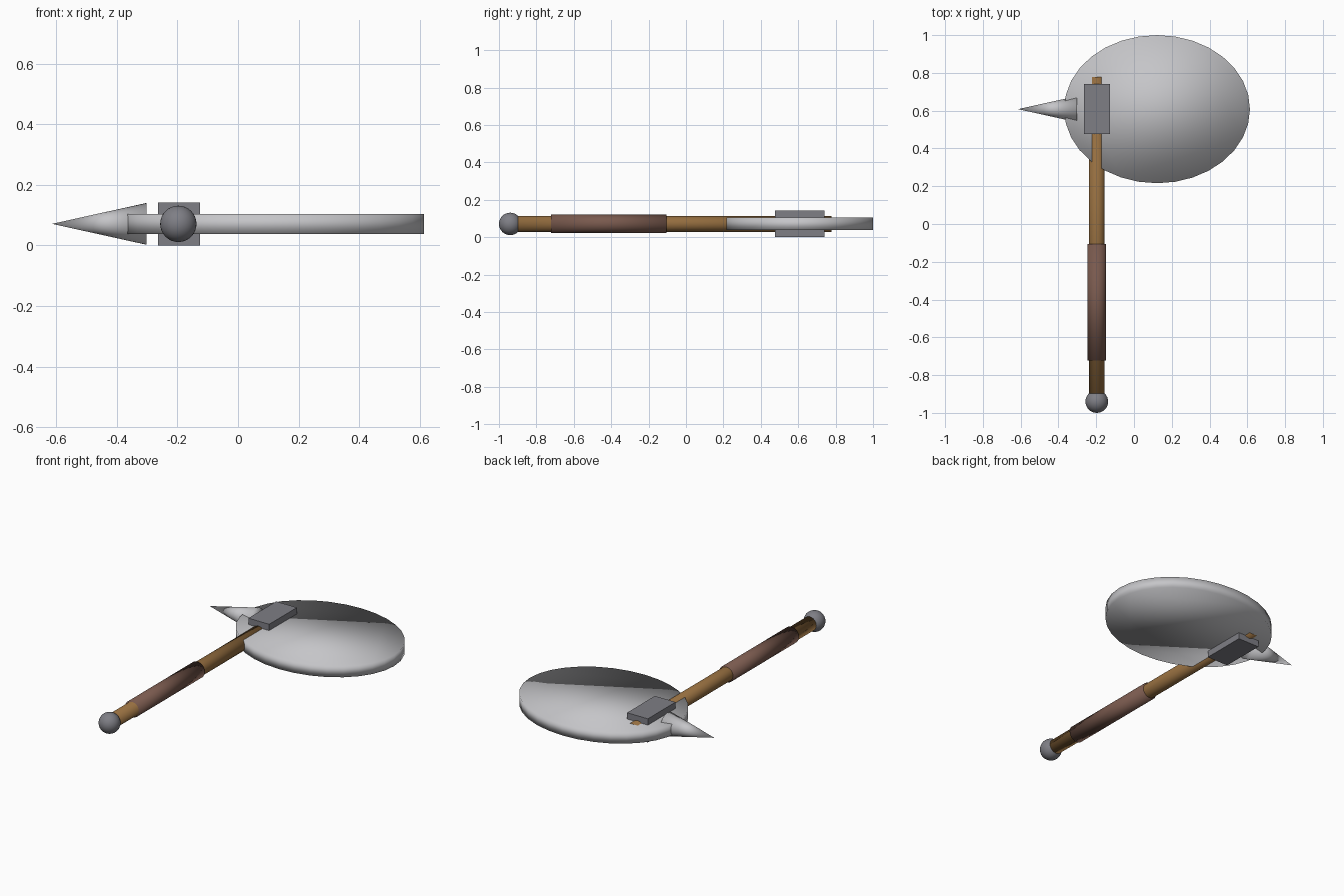
import bpy
from math import pi

if "Cube" in bpy.data.objects:
    bpy.data.objects.remove(bpy.data.objects["Cube"], do_unlink=True)

MID = 0.071        # height of the centre plane
SHAFT_X = -0.197   # line of the handle
HEAD_Y = 0.608     # line of the axe head


def material(name, color):
    m = bpy.data.materials.new(name)
    m.use_nodes = True
    rgba = (*color, 1)
    m.diffuse_color = rgba
    m.node_tree.nodes["Principled BSDF"].inputs["Base Color"].default_value = rgba
    return m


STEEL = material("light steel", (0.56, 0.56, 0.58))
IRON = material("dark iron", (0.21, 0.21, 0.235))
WOOD = material("brown wood", (0.30, 0.155, 0.05))
LEATHER = material("dark leather", (0.19, 0.10, 0.075))


def finish(name, mat, smooth=True):
    ob = bpy.context.object
    ob.name = ob.data.name = name
    ob.data.materials.append(mat)
    bpy.ops.object.transform_apply(location=False, rotation=True, scale=True)
    if smooth:
        bpy.ops.object.shade_smooth()
    return ob


def rod(name, mat, radius, y0, y1):
    bpy.ops.mesh.primitive_cylinder_add(
        vertices=32, radius=radius, depth=y1 - y0,
        location=(SHAFT_X, (y0 + y1) / 2, MID), rotation=(pi / 2, 0, 0))
    return finish(name, mat)


# Handle, grip and pommel
rod("handle", WOOD, 0.042, -0.94, 0.777)
rod("grip", LEATHER, 0.049, -0.722, -0.105)
bpy.ops.mesh.primitive_uv_sphere_add(segments=32, ring_count=16, radius=0.06,
                                     location=(SHAFT_X, -0.94, MID))
finish("pommel", IRON)

# Oval blade, softly shaded across the rim
bpy.ops.mesh.primitive_cylinder_add(vertices=32, radius=1, depth=1,
                                    location=(0.122, HEAD_Y, MID))
bpy.context.object.scale = (0.492, 0.392, 0.066)
finish("blade", STEEL)

# Block holding the blade to the handle
bpy.ops.mesh.primitive_cube_add(size=1, location=(-0.195, HEAD_Y, MID))
bpy.context.object.scale = (0.138, 0.264, 2 * MID)
finish("head_block", IRON, smooth=False)

# Spike at the back of the head
bpy.ops.mesh.primitive_cone_add(vertices=32, radius1=0.069, radius2=0, depth=0.312,
                                location=(-0.458, HEAD_Y, MID), rotation=(0, -pi / 2, 0))
finish("back_spike", STEEL)
